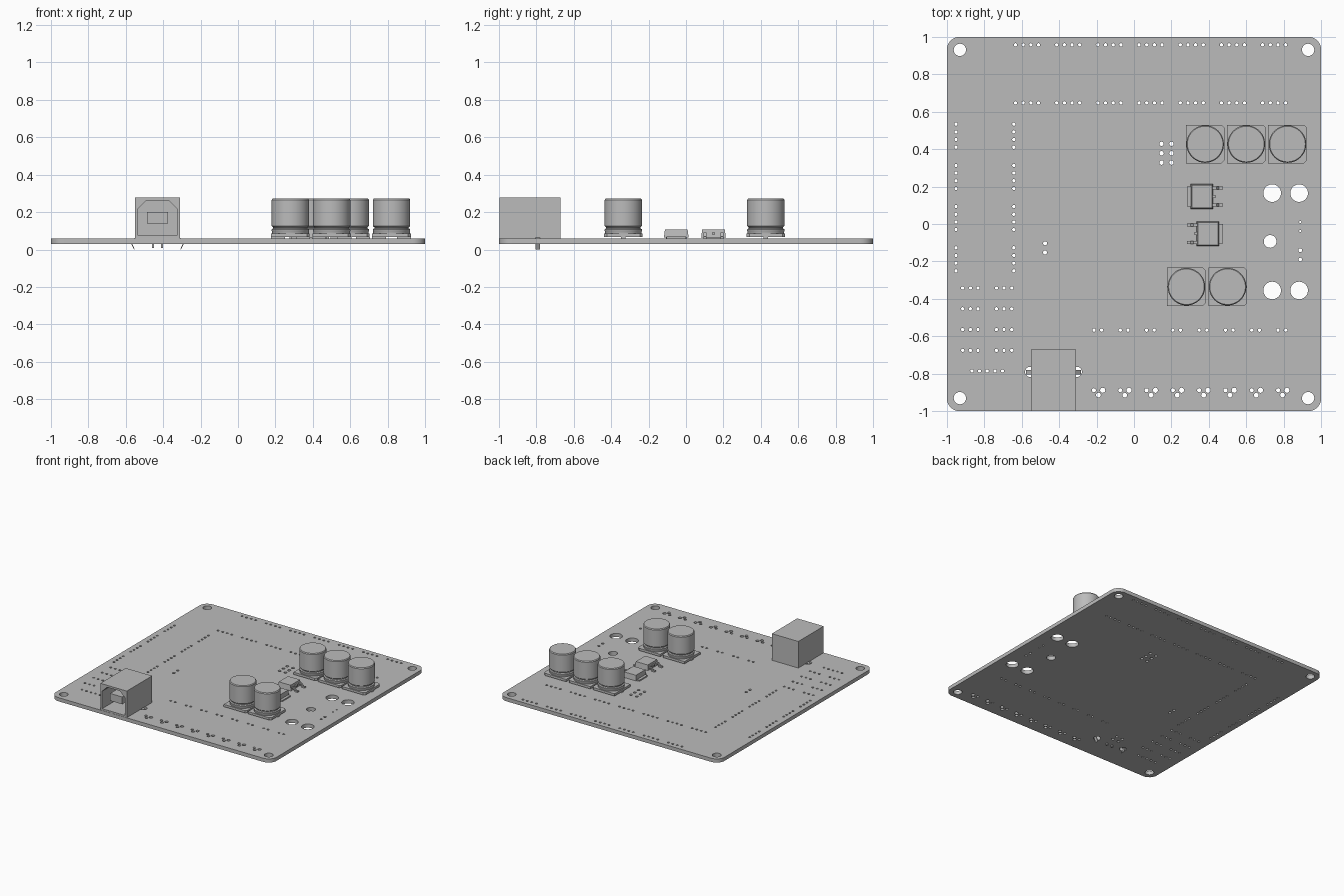
import bpy, bmesh, math
from mathutils import Matrix, Vector

cube = bpy.data.objects.get("Cube")
if cube:
    bpy.data.objects.remove(cube, do_unlink=True)

grey = bpy.data.materials.new("plain grey")
grey.use_nodes = True
COLOUR = (0.5, 0.5, 0.5, 1)
grey.diffuse_color = COLOUR
grey.node_tree.nodes["Principled BSDF"].inputs["Base Color"].default_value = COLOUR

BOTTOM, TOP = 0.03, 0.06


def add_mesh(name, bm, smooth=False):
    bmesh.ops.recalc_face_normals(bm, faces=bm.faces)
    mesh = bpy.data.meshes.new(name)
    bm.to_mesh(mesh)
    bm.free()
    obj = bpy.data.objects.new(name, mesh)
    bpy.context.collection.objects.link(obj)
    mesh.materials.clear()
    mesh.materials.append(grey)
    if smooth:
        bpy.ops.object.select_all(action='DESELECT')
        obj.select_set(True)
        bpy.context.view_layer.objects.active = obj
        bpy.ops.object.shade_smooth_by_angle(angle=math.radians(35))
    return obj


def box(bm, x, y, z):
    """Box from (low, high) ranges."""
    mid = [(a + b) / 2 for a, b in (x, y, z)]
    size = [b - a for a, b in (x, y, z)]
    m = Matrix.Translation(mid) @ Matrix.Diagonal((*size, 1))
    return bmesh.ops.create_cube(bm, size=1, matrix=m)["verts"]


def prism(bm, points, direction):
    """Polygon swept along a direction."""
    face = bm.faces.new([bm.verts.new(p) for p in points])
    new = bmesh.ops.extrude_face_region(bm, geom=[face])["geom"]
    bmesh.ops.translate(bm, vec=direction,
                        verts=[v for v in new if isinstance(v, bmesh.types.BMVert)])


def ring(x, y, r, n):
    return [(x + r * math.cos(2 * math.pi * i / n), y + r * math.sin(2 * math.pi * i / n))
            for i in range(n)]


# Board drill pattern: (x, y, radius)
holes = [(sx * 0.93, sy * 0.93, 0.033) for sx in (-1, 1) for sy in (-1, 1)]
holes += [(x, y, 0.047) for x in (0.738, 0.882) for y in (0.165, -0.355)]
holes += [(0.727, -0.093, 0.034)]
holes += [(0.888, y, r) for y, r in ((0.01, 0.006), (-0.037, 0.006), (-0.14, 0.01), (-0.19, 0.01))]
holes += [(x, y, 0.012) for x in (0.147, 0.2) for y in (0.428, 0.378, 0.328)]
holes += [(-0.475, y, 0.011) for y in (-0.103, -0.152)]
STEP = 0.041
for i in range(4):
    for group in range(7):
        x = -0.633 + group * 0.22 + i * STEP
        holes += [(x, 0.957, 0.009), (x, 0.647, 0.009)]
    for group in range(4):
        y = 0.533 - group * 0.22 - i * STEP
        holes += [(-0.951, y, 0.009), (-0.642, y, 0.009)]
    holes += [(x + k * STEP, -0.342 - i * 0.111, 0.009) for x in (-0.915, -0.735) for k in range(3)]
holes += [(-0.866 + i * STEP, -0.785, 0.009) for i in range(5)]
for group in range(8):
    x = -0.214 + group * 0.1405
    holes += [(x, -0.567, 0.009), (x + STEP, -0.567, 0.009)]
    holes += [(x, -0.888, 0.011), (x + 0.047, -0.888, 0.014), (x + 0.024, -0.914, 0.013)]
# Socket drill holes
USB_X = -0.43
holes += [(USB_X + s * 0.125, -0.79, 0.027) for s in (-1, 1)]
holes += [(USB_X + s * 0.027, y, 0.011) for s in (-1, 1) for y in (-0.68, -0.725)]

# Board outline with rounded corners, filled around the holes
RADIUS = 0.07
outline = []
for q, (sx, sy) in enumerate(((1, 1), (-1, 1), (-1, -1), (1, -1))):
    for k in range(9):
        a = math.pi / 2 * (q + k / 8)
        outline.append((sx * (1 - RADIUS) + RADIUS * math.cos(a),
                        sy * (1 - RADIUS) + RADIUS * math.sin(a)))
curve = bpy.data.curves.new("board_profile", 'CURVE')
curve.dimensions = '2D'
curve.fill_mode = 'BOTH'
curve.extrude = (TOP - BOTTOM) / 2
loops = [outline] + [ring(x, y, r, 32 if r > 0.02 else 12) for x, y, r in holes]
for loop in loops:
    spline = curve.splines.new('POLY')
    spline.points.add(len(loop) - 1)
    for point, (x, y) in zip(spline.points, loop):
        point.co = (x, y, 0, 1)
    spline.use_cyclic_u = True
profile = bpy.data.objects.new("board_profile", curve)
bpy.context.collection.objects.link(profile)
bpy.context.view_layer.update()
filled = bpy.data.meshes.new_from_object(
    profile.evaluated_get(bpy.context.evaluated_depsgraph_get()))
bpy.data.objects.remove(profile, do_unlink=True)
bm = bmesh.new()
bm.from_mesh(filled)
bpy.data.meshes.remove(filled)
bmesh.ops.remove_doubles(bm, verts=bm.verts, dist=0.00001)
bmesh.ops.translate(bm, verts=bm.verts, vec=(0, 0, (TOP + BOTTOM) / 2))
add_mesh("circuit_board", bm, smooth=True)


# Capacitors: lathed can on a chamfered square base with two solder feet
CAN = [(0, 0.08), (0.098, 0.08), (0.098, 0.097), (0.1, 0.1), (0.1, 0.108), (0.092, 0.113),
       (0.092, 0.119), (0.1, 0.126), (0.1, 0.265), (0.095, 0.272), (0, 0.272)]


def capacitor(index, x, y):
    bm = bmesh.new()
    verts = [bm.verts.new((r, 0, z)) for r, z in CAN]
    edges = [bm.edges.new(pair) for pair in zip(verts, verts[1:])]
    bmesh.ops.spin(bm, geom=verts + edges, axis=(0, 0, 1), cent=(0, 0, 0),
                   angle=2 * math.pi, steps=48)
    bmesh.ops.remove_doubles(bm, verts=bm.verts, dist=0.0001)
    bmesh.ops.translate(bm, verts=bm.verts, vec=(x, y, 0))
    add_mesh(f"capacitor_can_{index}", bm, smooth=True)
    bm = bmesh.new()
    h, c = 0.103, 0.015
    corners = [(-h, -h), (h - c, -h), (h, c - h), (h, h - c), (h - c, h), (-h, h)]
    prism(bm, [(x + a, y + b, 0.067) for a, b in corners], (0, 0, 0.019))
    for s in (-1, 1):
        box(bm, sorted((x + s * 0.03, x + s * 0.105)), (y - 0.012, y + 0.012), (TOP, 0.068))
    add_mesh(f"capacitor_base_{index}", bm)


spots = [(0.38, 0.427), (0.6, 0.427), (0.82, 0.427), (0.28, -0.335), (0.5, -0.335)]
for i, (x, y) in enumerate(spots):
    capacitor(i + 1, x, y)


# Power transistors: tapered body, heat tab on one side, bent leads on the other
def transistor(name, x, y, side):
    bm = bmesh.new()
    body = box(bm, (-0.06, 0.06), (-0.066, 0.066), (TOP + 0.003, 0.106))
    for v in body:
        if v.co.z > 0.1:
            v.co.x *= 0.9
            v.co.y *= 0.92
    box(bm, (-0.08, -0.03), (-0.053, 0.053), (TOP, 0.07))
    for ly in (-0.046, 0.046):
        path = [(0.05, 0.09), (0.078, 0.09), (0.092, 0.07), (0.112, 0.07),
                (0.112, TOP), (0.086, TOP), (0.072, 0.08), (0.05, 0.08)]
        prism(bm, [(px, ly - 0.008, pz) for px, pz in path], (0, 0.016, 0))
    box(bm, (0.05, 0.073), (-0.008, 0.008), (0.08, 0.09))
    turn = Matrix.Rotation(0 if side > 0 else math.pi, 4, 'Z')
    bmesh.ops.transform(bm, matrix=Matrix.Translation((x, y, 0)) @ turn, verts=bm.verts)
    add_mesh(name, bm)


transistor("transistor_back", 0.363, 0.147, 1)
transistor("transistor_front", 0.395, -0.052, -1)

# Socket shell with a recessed opening and a tongue inside
bm = bmesh.new()
box(bm, (USB_X - 0.12, USB_X + 0.12), (-0.998, -0.67), (TOP, 0.278))
shell = add_mesh("socket_shell", bm)
bm = bmesh.new()
w, low, high, c = 0.104, 0.074, 0.262, 0.045
opening = [(-w, low), (w, low), (w, high - c), (w - c, high), (c - w, high), (-w, high - c)]
prism(bm, [(USB_X + px, -1.1, pz) for px, pz in opening], (0, 0.35, 0))
cutter = add_mesh("socket_cutter", bm)
cutter.hide_render = True
cut = shell.modifiers.new("opening", 'BOOLEAN')
cut.operation = 'DIFFERENCE'
cut.solver = 'EXACT'
cut.object = cutter
bpy.context.view_layer.objects.active = shell
bpy.ops.object.modifier_apply(modifier=cut.name)
bpy.data.objects.remove(cutter, do_unlink=True)

bm = bmesh.new()
box(bm, (USB_X - 0.055, USB_X + 0.055), (-0.965, -0.745), (0.14, 0.2))
add_mesh("socket_tongue", bm)

# Socket pins and bent mounting tabs passing through the board
bm = bmesh.new()
for s in (-1, 1):
    box(bm, (USB_X + s * 0.024 - 0.005, USB_X + s * 0.024 + 0.005), (-0.802, -0.792), (0.008, TOP))
    path = [(0.117, 0.066), (0.146, 0.04), (0.126, 0.0), (0.122, 0.002), (0.139, 0.04), (0.117, 0.058)]
    prism(bm, [(USB_X + s * px, -0.805, pz) for px, pz in path], (0, 0.024, 0))
add_mesh("socket_pins", bm)
